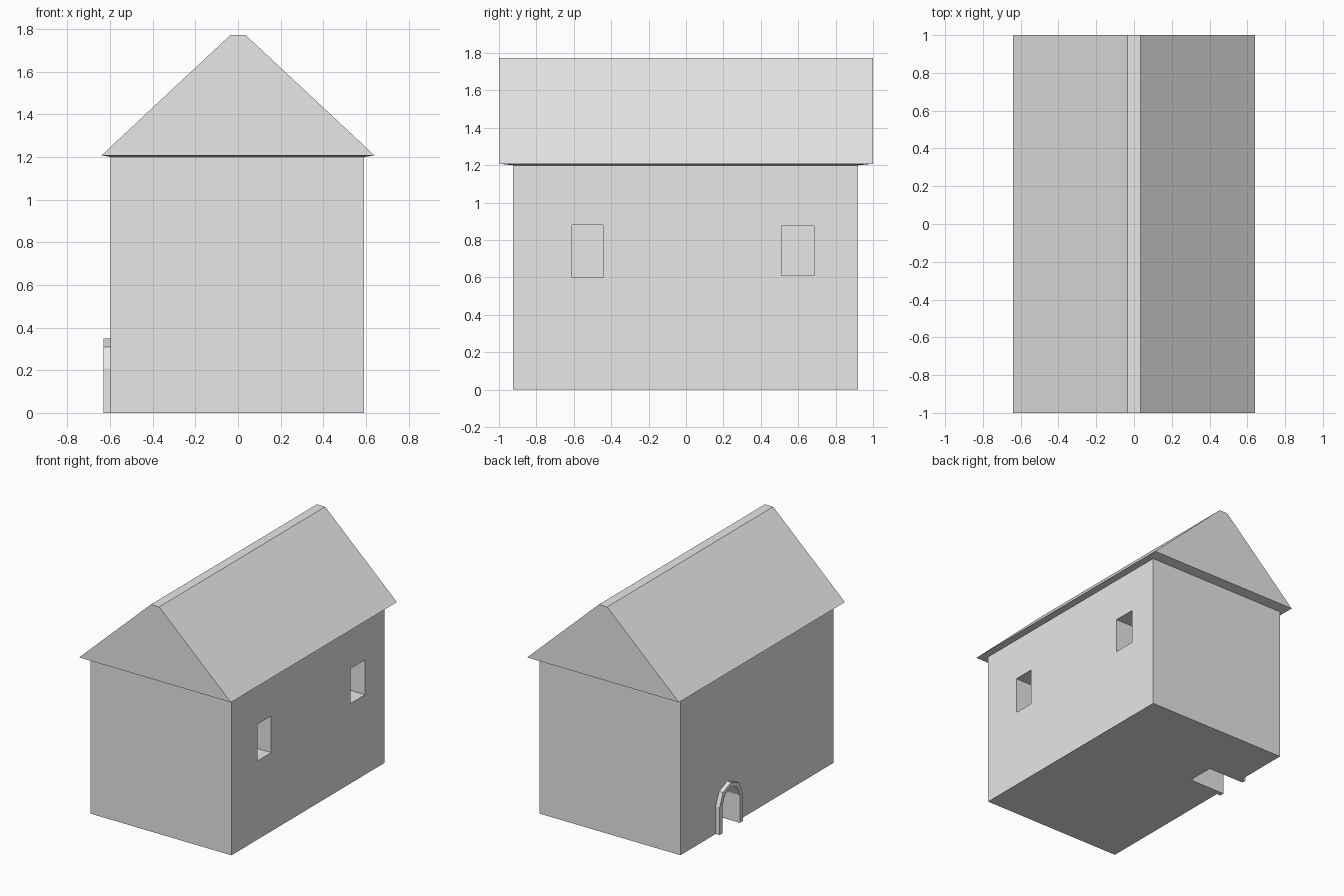
import bpy, bmesh
from math import cos, sin, pi
from mathutils import Vector

cube = bpy.data.objects.get("Cube")
if cube:
    bpy.data.objects.remove(cube, do_unlink=True)

grey = bpy.data.materials.new("plain grey")
grey.use_nodes = True
grey.diffuse_color = (0.8, 0.8, 0.8, 1)
grey.node_tree.nodes["Principled BSDF"].inputs["Base Color"].default_value = (0.8, 0.8, 0.8, 1)


def finish(name, bm):
    bmesh.ops.recalc_face_normals(bm, faces=bm.faces)
    mesh = bpy.data.meshes.new(name)
    bm.to_mesh(mesh)
    bm.free()
    mesh.materials.append(grey)
    obj = bpy.data.objects.new(name, mesh)
    bpy.context.collection.objects.link(obj)
    return obj


def extrude(name, outline, offset):
    """Closed solid from a flat outline pushed along an offset."""
    bm = bmesh.new()
    face = bm.faces.new([bm.verts.new(p) for p in outline])
    result = bmesh.ops.extrude_face_region(bm, geom=[face], use_keep_orig=True)
    moved = [v for v in result["geom"] if isinstance(v, bmesh.types.BMVert)]
    bmesh.ops.translate(bm, verts=moved, vec=Vector(offset))
    return finish(name, bm)


def box(name, x0, x1, y0, y1, z0, z1):
    base = [(x0, y0, z0), (x1, y0, z0), (x1, y1, z0), (x0, y1, z0)]
    return extrude(name, base, (0, 0, z1 - z0))


def cut(target, cutter):
    cutter.hide_render = True
    mod = target.modifiers.new("opening", "BOOLEAN")
    mod.operation = "DIFFERENCE"
    mod.solver = "EXACT"
    mod.object = cutter
    bpy.context.view_layer.objects.active = target
    bpy.ops.object.modifier_apply(modifier=mod.name)
    bpy.data.objects.remove(cutter, do_unlink=True)


# Arched doorway outline: two straight legs and a four-sided curve
DOOR_Y, SPRING = 0.355, 0.21


def arch(x, r, foot):
    curve = [(x, DOOR_Y + r * cos(i * pi / 4), SPRING + r * sin(i * pi / 4)) for i in range(5)]
    return [(x, DOOR_Y + r, foot)] + curve + [(x, DOOR_Y - r, foot)]


# Walls with two window recesses and the door recess
WALL_L, WALL_R, EAVE = -0.597, 0.592, 1.2
walls = box("walls", WALL_L, WALL_R, -0.925, 0.92, 0, EAVE)
for y0, y1, z0, z1 in ((-0.61, -0.445, 0.60, 0.88), (0.51, 0.685, 0.61, 0.875)):
    cut(walls, box("window_cutter", WALL_R - 0.25, WALL_R + 0.1, y0, y1, z0, z1))
cut(walls, extrude("door_cutter", arch(-0.8, 0.105, -0.1), (0.475, 0, 0)))

# Door surround standing out from the wall
inner, outer = arch(-0.63, 0.105, 0), arch(-0.63, 0.14, 0)
extrude("door_surround", outer + inner[::-1], (-0.63 * -1 + WALL_L, 0, 0))

# Roof: blunt-ridged gable block with a slightly sloping soffit
bm = bmesh.new()
ends = []
for y in (-1, 1):
    ends.append([bm.verts.new((x, y, z)) for x, z in
                 ((-0.64, 1.208), (-0.035, 1.773), (0.035, 1.773), (0.64, 1.208))])
front, back = ends
bm.faces.new(front)
bm.faces.new(back)
for i in range(3):
    bm.faces.new((front[i], front[i + 1], back[i + 1], back[i]))
eaves = [front[0], front[3], back[3], back[0]]
soffit = [bm.verts.new(p) for p in ((WALL_L, -0.925, EAVE), (WALL_R, -0.925, EAVE),
                                    (WALL_R, 0.92, EAVE), (WALL_L, 0.92, EAVE))]
for i in range(4):
    j = (i + 1) % 4
    bm.faces.new((eaves[i], eaves[j], soffit[j], soffit[i]))
bm.faces.new(soffit)
finish("roof", bm)
